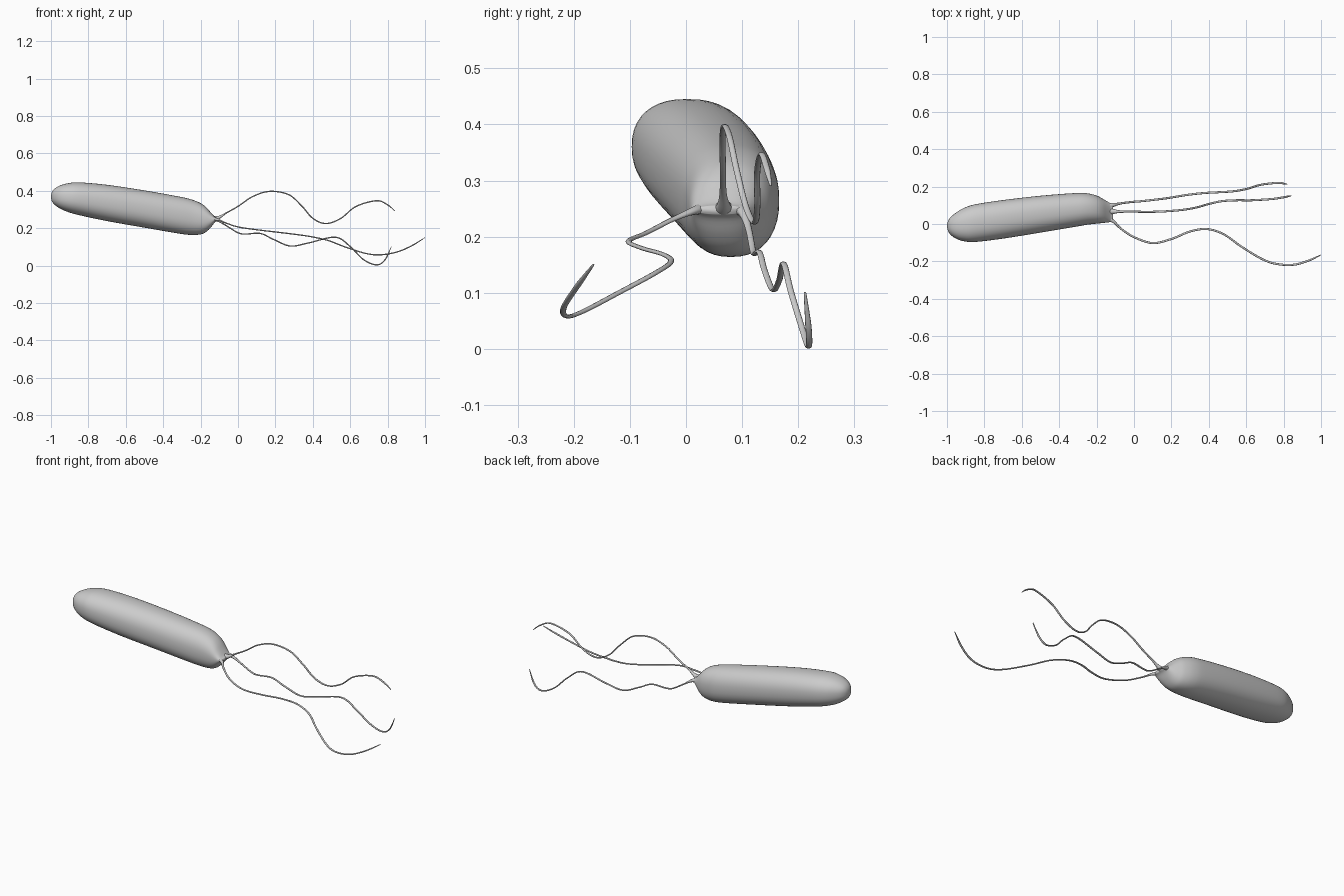
import bpy, math
from mathutils import Vector

if "Cube" in bpy.data.objects:
    bpy.data.objects.remove(bpy.data.objects["Cube"])


def spline(points, steps):
    """Smooth Catmull-Rom curve through tuples of any length."""
    out, n = [], len(points)
    for i in range(n - 1):
        a, b = points[max(i - 1, 0)], points[i]
        c, d = points[i + 1], points[min(i + 2, n - 1)]
        for s in range(steps):
            t = s / steps
            out.append([0.5 * (2 * q + (r - p) * t + (2 * p - 5 * q + 4 * r - w) * t * t
                               + (3 * q - p - 3 * r + w) * t ** 3)
                        for p, q, r, w in zip(a, b, c, d)])
    return out + [list(points[-1])]


def loft(name, rings):
    """Skin a list of equal rings and close both ends."""
    n = len(rings[0])
    verts = [v for ring in rings for v in ring]
    faces = [(k * n + i, k * n + (i + 1) % n, (k + 1) * n + (i + 1) % n, (k + 1) * n + i)
             for k in range(len(rings) - 1) for i in range(n)]
    faces.append(tuple(range(n))[::-1])
    faces.append(tuple(range(len(verts) - n, len(verts))))
    mesh = bpy.data.meshes.new(name)
    mesh.from_pydata(verts, [], faces)
    mesh.polygons.foreach_set("use_smooth", [True] * len(mesh.polygons))
    obj = bpy.data.objects.new(name, mesh)
    bpy.context.collection.objects.link(obj)
    return obj


def oval(centre, u, v, n, power=1.0):
    """Ellipse ring; power below 1 makes it slightly squarer."""
    ring = []
    for i in range(n):
        a = 2 * math.pi * i / n
        c, s = math.cos(a), math.sin(a)
        ring.append(centre + u * math.copysign(abs(c) ** power, c)
                    + v * math.copysign(abs(s) ** power, s))
    return ring


def tail(name, points, root):
    """Flattened thread, flared at the root and tapered at the tip."""
    path = [Vector(p) for p in spline(points, 10)]
    rings, last = [], len(path) - 1
    dist = 0
    for i, p in enumerate(path):
        if i:
            dist += (p - path[i - 1]).length
        tan = (path[min(i + 1, last)] - path[max(i - 1, 0)]).normalized()
        nrm = tan.cross(Vector((0, 1, 0))).normalized()
        side = nrm.cross(tan).normalized()
        flare = root * math.exp(-(dist / 0.055) ** 2)
        tip = min(1, 0.35 + (last - i) / 12)
        rings.append(oval(p, side * (0.0055 * tip + flare), nrm * (0.0035 * tip + flare), 10))
    return loft(name, rings)


# Rod body: x, y low, y high, z low, z high
body = [(-1.0, -.011, -.007, .367, .371), (-.995, -.035, .014, .344, .393),
        (-.98, -.058, .037, .325, .412), (-.95, -.079, .062, .304, .429),
        (-.91, -.092, .085, .287, .440), (-.85, -.096, .105, .270, .445),
        (-.70, -.078, .128, .238, .432), (-.50, -.046, .151, .203, .402),
        (-.32, -.016, .165, .172, .370), (-.25, -.004, .164, .164, .354),
        (-.20, .002, .152, .167, .334), (-.17, .005, .137, .180, .312),
        (-.145, .008, .122, .204, .284), (-.125, .011, .110, .231, .262),
        (-.113, .020, .103, .240, .255)]
loft("cell_body", [oval(Vector((x, (y0 + y1) / 2, (z0 + z1) / 2)),
                        Vector((0, (y1 - y0) / 2, 0)), Vector((0, 0, (z1 - z0) / 2)), 40, 0.86)
                   for x, y0, y1, z0, z1 in spline(body, 4)])

# Three wavy tails
tail("front_tail", [(-.155, .035, .250), (-.11, .014, .246), (-.07, -.025, .230), (0, -.07, .207),
                    (.10, -.102, .192), (.20, -.08, .180), (.30, -.04, .168), (.39, -.027, .155),
                    (.48, -.055, .135), (.57, -.118, .101), (.68, -.185, .066), (.76, -.213, .058),
                    (.85, -.218, .073), (.93, -.197, .107), (1.0, -.165, .150)], .008)
tail("upper_tail", [(-.155, .067, .246), (-.11, .067, .254), (-.06, .066, .283), (0, .066, .317),
                    (.08, .065, .370), (.17, .068, .397), (.27, .077, .380), (.34, .090, .320),
                    (.40, .107, .253), (.47, .122, .225), (.55, .127, .253), (.63, .127, .316),
                    (.74, .134, .347), (.80, .143, .325), (.84, .151, .291)], .016)
tail("back_tail", [(-.155, .092, .250), (-.11, .102, .243), (-.06, .112, .212), (0, .119, .176),
                   (.04, .122, .169), (.12, .131, .172), (.19, .140, .140), (.28, .155, .105),
                   (.38, .166, .122), (.52, .174, .152), (.60, .187, .102), (.67, .208, .033),
                   (.74, .218, .004), (.785, .219, .030), (.82, .212, .101)], .010)
